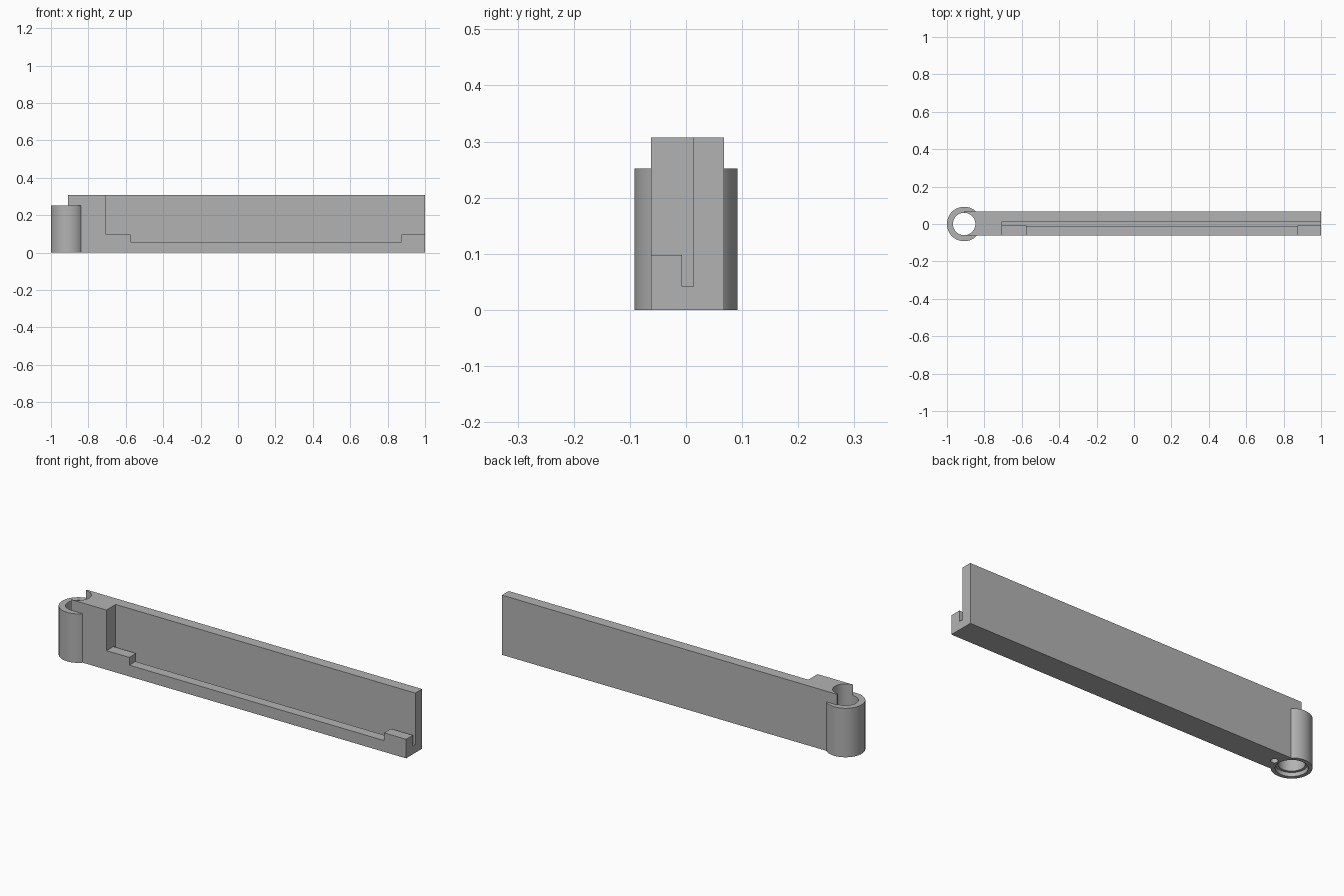
import bpy

cube = bpy.data.objects.get("Cube")
if cube:
    bpy.data.objects.remove(cube, do_unlink=True)

grey = bpy.data.materials.new("plain grey")
grey.use_nodes = True
grey.diffuse_color = (0.45, 0.45, 0.45, 1)
grey.node_tree.nodes["Principled BSDF"].inputs["Base Color"].default_value = grey.diffuse_color

TUBE_X, TUBE_R, TUBE_H = -0.908, 0.092, 0.252
FRONT, BACK, TOP = -0.062, 0.068, 0.307
OVER = 0.1  # how far cutters reach past the body


def box(name, x, y, z):
    bpy.ops.mesh.primitive_cube_add(
        size=1, location=[sum(s) / 2 for s in (x, y, z)])
    ob = bpy.context.object
    ob.name = name
    ob.scale = [b - a for a, b in (x, y, z)]
    bpy.ops.object.transform_apply(location=True, rotation=False, scale=True)
    return ob


def cylinder(name, x, r, z, sides=64):
    bpy.ops.mesh.primitive_cylinder_add(
        vertices=sides, radius=r, depth=z[1] - z[0], location=(x, 0, sum(z) / 2))
    ob = bpy.context.object
    ob.name = name
    bpy.ops.object.transform_apply(location=True, rotation=False, scale=False)
    return ob


def combine(body, other, operation):
    other.hide_render = True
    mod = body.modifiers.new(operation, 'BOOLEAN')
    mod.operation, mod.solver, mod.object = operation, 'EXACT', other
    bpy.context.view_layer.objects.active = body
    bpy.ops.object.modifier_apply(modifier=mod.name)
    bpy.data.objects.remove(other, do_unlink=True)


# Long bar
arm = box("hinged_arm", (TUBE_X, 1), (FRONT, BACK), (0, TOP))

# Open recess in the front, lowered lip between its end steps, and narrow slot
end = 1 + OVER
combine(arm, box("recess", (-0.705, end), (FRONT - OVER, 0.013), (0.098, TOP + OVER)), 'DIFFERENCE')
combine(arm, box("lip_gap", (-0.575, 0.875), (FRONT - OVER, 0.003), (0.058, TOP)), 'DIFFERENCE')
combine(arm, box("slot", (-0.705, end), (-0.007, 0.013), (0.042, TOP)), 'DIFFERENCE')
combine(arm, box("slot_widening", (-0.575, 0.875), (-0.012, 0.003), (0.042, TOP)), 'DIFFERENCE')

# Hinge barrel, its bore, the counterbore below and a small pin hole
combine(arm, cylinder("barrel", TUBE_X, TUBE_R, (0, TUBE_H)), 'UNION')
combine(arm, cylinder("bore", TUBE_X, 0.06, (-OVER, TOP + OVER)), 'DIFFERENCE')
combine(arm, cylinder("counterbore", TUBE_X, 0.073, (-OVER, 0.02)), 'DIFFERENCE')
combine(arm, cylinder("pin_hole", -0.808, 0.017, (-OVER, 0.1), 32), 'DIFFERENCE')

arm.data.materials.clear()
arm.data.materials.append(grey)
for face in arm.data.polygons:
    face.material_index = 0
bpy.ops.object.select_all(action='DESELECT')
arm.select_set(True)
bpy.context.view_layer.objects.active = arm
bpy.ops.object.shade_smooth_by_angle()
